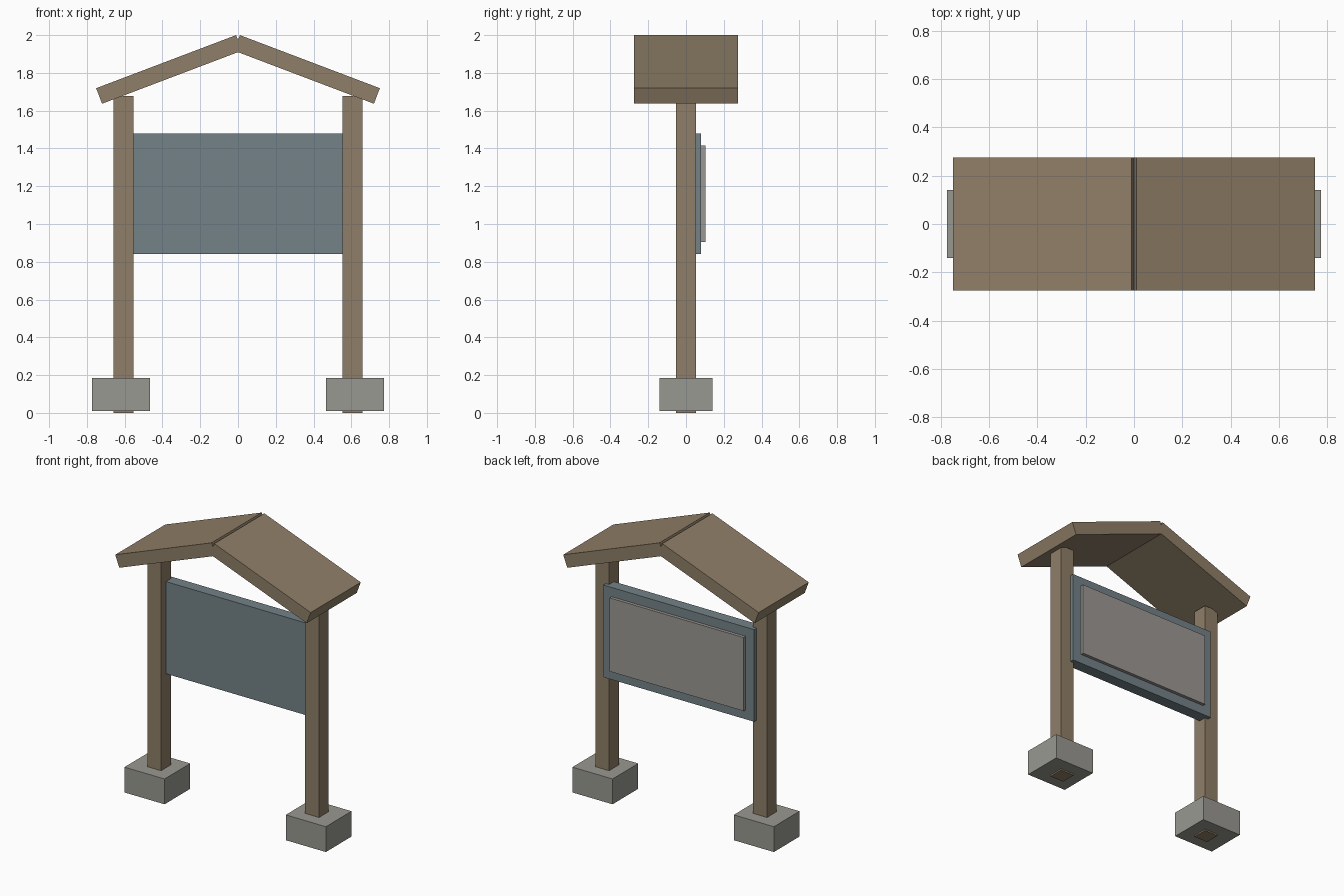
import bpy
import math
from mathutils import Matrix, Vector

if "Cube" in bpy.data.objects:
    bpy.data.objects.remove(bpy.data.objects["Cube"])


def srgb(r, g, b):
    lin = [(c / 255 / 12.92) if c < 10 else ((c / 255 + 0.055) / 1.055) ** 2.4 for c in (r, g, b)]
    return (*lin, 1.0)


def material(name, rgb):
    m = bpy.data.materials.new(name)
    m.diffuse_color = srgb(*rgb)
    m.use_nodes = True
    m.node_tree.nodes["Principled BSDF"].inputs["Base Color"].default_value = m.diffuse_color
    return m


wood = material("brown_wood", (144, 127, 104))
slate = material("blue_grey_panel", (116, 130, 135))
concrete = material("grey_concrete", (153, 152, 145))
paper = material("pale_grey_notice", (156, 152, 147))


def box(name, lo, hi, mat):
    """Axis-aligned box from its low and high corners."""
    lo, hi = Vector(lo), Vector(hi)
    bpy.ops.mesh.primitive_cube_add(size=1)
    ob = bpy.context.object
    ob.name = name
    size = hi - lo
    ob.data.transform(Matrix.Translation((lo + hi) / 2) @ Matrix.Diagonal((*size, 1)))
    ob.data.materials.append(mat)
    return ob


# Posts and footings, one pair per side
for side, s in (("left", -1), ("right", 1)):
    px, fx = s * 0.607, s * 0.62
    box(side + "_post", (px - 0.053, -0.053, 0), (px + 0.053, 0.053, 1.677), wood)
    box(side + "_footing", (fx - 0.154, -0.141, 0.01), (fx + 0.154, 0.141, 0.186), concrete)

# Notice panel set into the posts, with a raised sheet on the back
box("notice_panel", (-0.58, 0.0, 0.84), (0.58, 0.08, 1.48), slate)
box("notice_sheet", (-0.515, 0.07, 0.905), (0.515, 0.102, 1.416), paper)

# Two pitched roof slabs that meet below the ridge, leaving a small groove
eave, ridge = Vector((0.751, 0, 1.719)), Vector((0.01, 0, 2.0))
slope = eave - ridge
pitch = math.atan2(-slope.z, slope.x)
for side, s in (("left", -1), ("right", 1)):
    slab = box(side + "_roof_slab", (0, -0.275, -0.088), (slope.length, 0.275, 0), wood)
    turn = Matrix.Rotation(pitch, 4, 'Y')
    if s < 0:  # the left slab is the right one turned half way round
        turn = Matrix.Rotation(math.pi, 4, 'Z') @ turn
    slab.data.transform(Matrix.Translation((s * ridge.x, 0, ridge.z)) @ turn)
